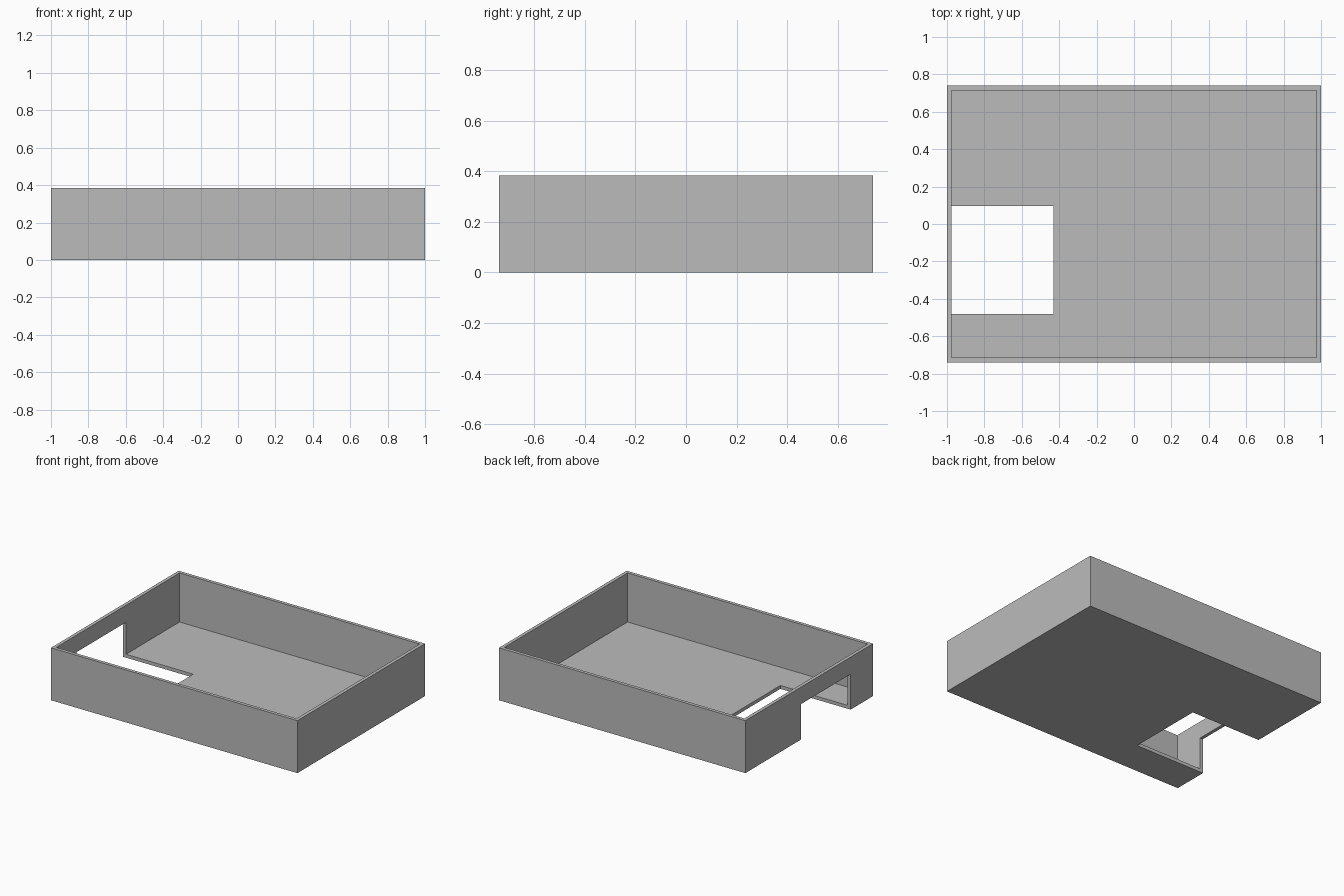
import bpy

# Remove the default object only
cube = bpy.data.objects.get("Cube")
if cube:
    bpy.data.objects.remove(cube, do_unlink=True)

grey = bpy.data.materials.new("light grey")
grey.use_nodes = True
colour = (0.5, 0.5, 0.5, 1)
grey.diffuse_color = colour
grey.node_tree.nodes["Principled BSDF"].inputs["Base Color"].default_value = colour


def box(name, low, high):
    """Box spanning two opposite corners."""
    centre = [(a + b) / 2 for a, b in zip(low, high)]
    bpy.ops.mesh.primitive_cube_add(size=1, location=centre)
    obj = bpy.context.object
    obj.name = name
    obj.scale = [b - a for a, b in zip(low, high)]
    bpy.ops.object.transform_apply(location=True, rotation=False, scale=True)
    obj.data.materials.append(grey)
    return obj


def cut(target, cutter):
    """Subtract a hidden cutter from the target."""
    cutter.hide_render = True
    cutter.hide_set(True)
    mod = target.modifiers.new(cutter.name, "BOOLEAN")
    mod.operation = "DIFFERENCE"
    mod.solver = "EXACT"
    mod.object = cutter
    bpy.context.view_layer.objects.active = target
    bpy.ops.object.modifier_apply(modifier=mod.name)
    bpy.data.objects.remove(cutter, do_unlink=True)


half_x, half_y, height, wall = 1.0, 0.74, 0.385, 0.025

# Open tray: outer block with the interior hollowed out
tray = box("tray", (-half_x, -half_y, 0), (half_x, half_y, height))
cut(tray, box("interior", (wall - half_x, wall - half_y, wall),
              (half_x - wall, half_y - wall, height + 0.2)))

# Opening through the right wall and the floor beside it
cut(tray, box("opening", (-half_x - 0.2, -0.48, -0.2), (-0.43, 0.095, 0.26)))
